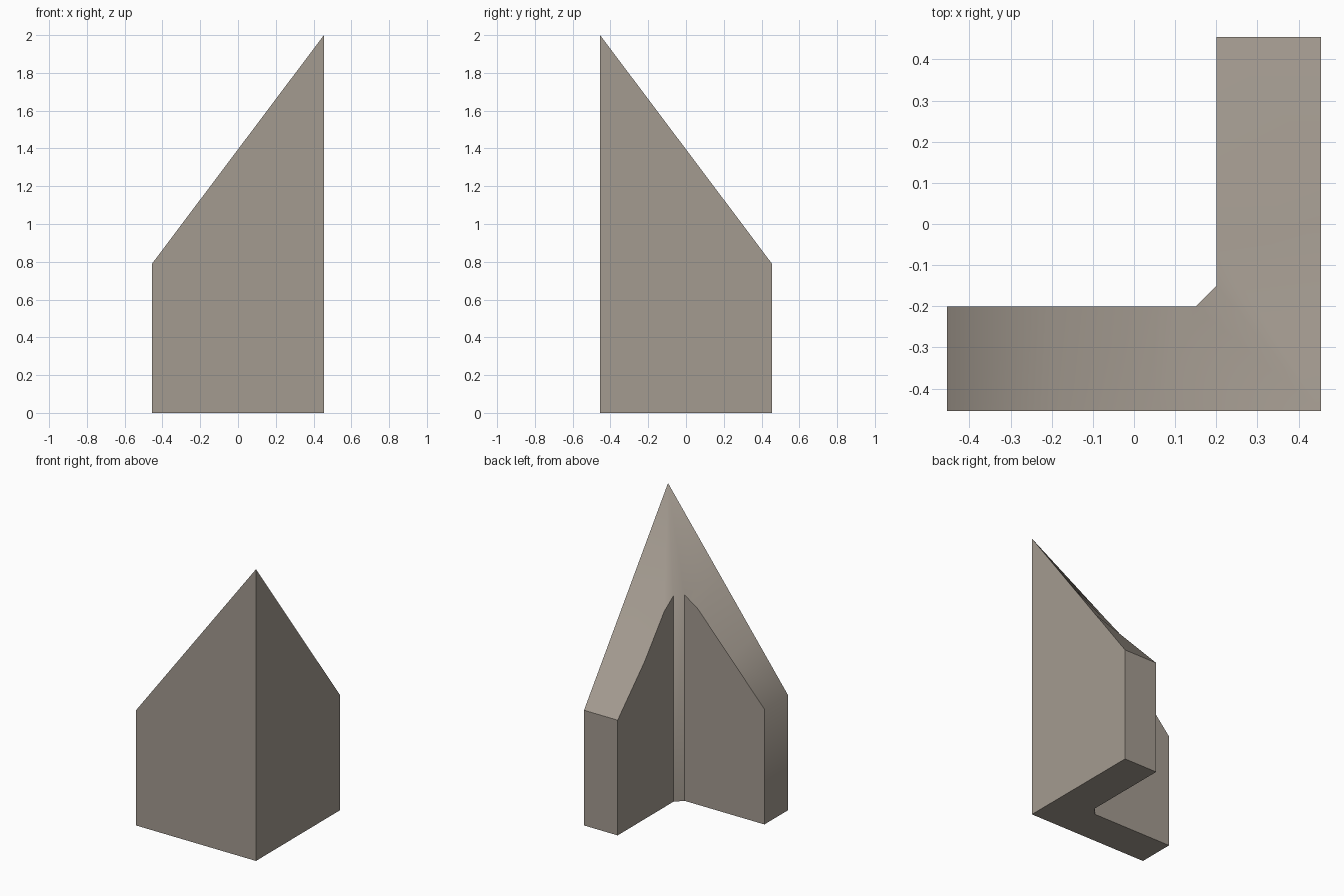
import bpy, bmesh

if "Cube" in bpy.data.objects:
    bpy.data.objects.remove(bpy.data.objects["Cube"])

H, T = 0.455, 0.20            # half width, inner wall position
SLOPE = (2.0 - 0.79) / (2 * H)

stone = bpy.data.materials.new("warm grey stone")
stone.diffuse_color = (0.37, 0.327, 0.28, 1)
stone.use_nodes = True
stone.node_tree.nodes["Principled BSDF"].inputs["Base Color"].default_value = stone.diffuse_color


def outer_z(distance):
    return 2.0 - SLOPE * distance


# Stations along the L: (outer x, outer y, inner x, inner y, inner top z)
stations = [(x, -H, x, -T, z) for x, z in ((-H, 0.79), (-0.2, 1.07), (0.05, 1.343))]
stations += [(H, -H, 0.15, -T, 1.412), (H, -H, T, -0.15, 1.412)]
stations += [(H, y, T, y, z) for y, z in ((-0.05, 1.343), (0.163, 1.08), (H, 0.79))]

# Corner wall: loft of quads (bottom outer, top outer, top inner, bottom inner)
bm = bmesh.new()
rings = []
for ox, oy, ix, iy, iz in stations:
    oz = outer_z((H - ox) + (oy + H))
    rings.append([bm.verts.new(p) for p in
                  ((ox, oy, 0), (ox, oy, oz), (ix, iy, iz), (ix, iy, 0))])
for a, b in zip(rings, rings[1:]):
    for i in range(4):
        j = (i + 1) % 4
        if (a[i].co - b[i].co).length + (a[j].co - b[j].co).length > 1e-6:
            bm.faces.new((a[i], a[j], b[j], b[i]))
bm.faces.new(rings[0])
bm.faces.new(rings[-1][::-1])

# Merge the doubled outer corner and tidy up
bmesh.ops.remove_doubles(bm, verts=bm.verts[:], dist=1e-5)
bmesh.ops.recalc_face_normals(bm, faces=bm.faces[:])
mesh = bpy.data.meshes.new("corner_wall")
bm.to_mesh(mesh)
bm.free()
mesh.materials.append(stone)
wall = bpy.data.objects.new("corner_wall", mesh)
bpy.context.collection.objects.link(wall)

# Smooth sloping top, sharp wall edges
bpy.context.view_layer.objects.active = wall
wall.select_set(True)
bpy.ops.object.shade_smooth_by_angle(angle=0.7)
